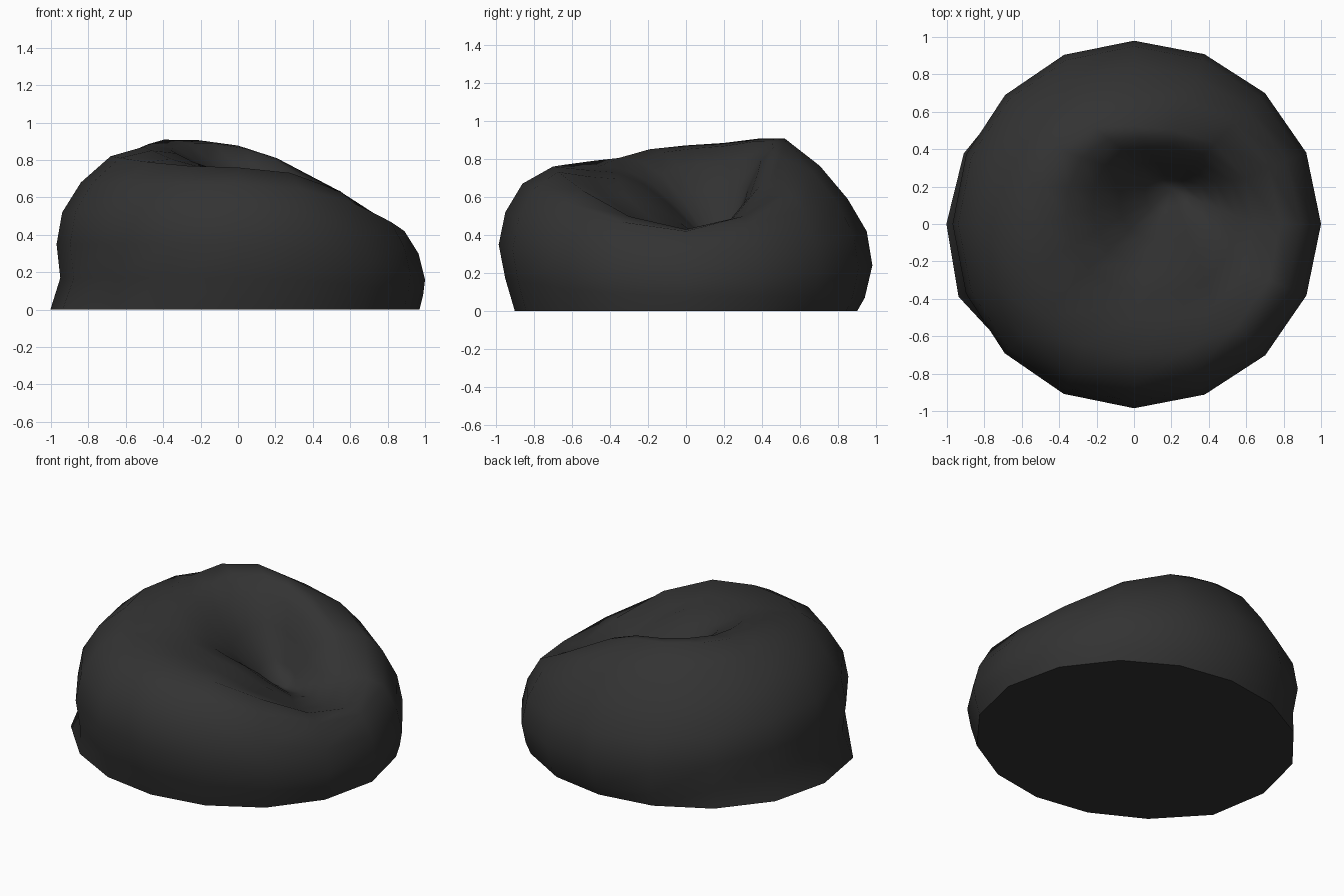
import bpy, bmesh, math
from mathutils import Vector

if "Cube" in bpy.data.objects:
    bpy.data.objects.remove(bpy.data.objects["Cube"])

SIDES = 16
# (radius, height) profiles of the sack, floor to seat rim, in four directions
RIGHT = [(.97, 0), (.99, .08), (1.0, .16), (.965, .30), (.89, .42), (.78, .43), (.64, .405)]
BACK = [(.90, 0), (.94, .07), (.98, .24), (.95, .42), (.85, .59), (.69, .76), (.50, .86)]
LEFT = [(1.0, 0), (.95, .17), (.97, .35), (.94, .52), (.84, .68), (.68, .82), (.50, .87)]
FRONT = [(.90, 0), (.95, .17), (.985, .35), (.95, .52), (.86, .67), (.70, .76), (.50, .74)]
DIP = Vector((.20, .19, .34))          # bottom of the sat-in hollow


def bump(a, centre, power):
    return max(0, math.cos(a - math.radians(centre))) ** power


def blend(level, a):
    """Blend the two nearest direction profiles at angle a."""
    c, s = math.cos(a), math.sin(a)
    side = RIGHT if c > 0 else LEFT
    end = BACK if s > 0 else FRONT
    r = side[level][0] * c * c + end[level][0] * s * s
    z = side[level][1] * c * c + end[level][1] * s * s
    # raised crest at the back left, full shoulders either side of the low lip
    crest = bump(a, 123, 6)
    shoulder = math.sin(2 * a) ** 2 if c > 0 else 0
    if level == 6:
        r += .07 * crest + .04 * shoulder
        z += .05 * crest + .03 * shoulder
    elif level == 5:
        r += .04 * crest + .03 * shoulder
        z += .01 * crest + .04 * shoulder
    elif level == 4:
        z += .025 * shoulder
    elif level == 0:
        r += .03 * bump(a, 202, 30)    # small flare at the floor
    return Vector((r * c, r * s, z))


bm = bmesh.new()
angles = [2 * math.pi * i / SIDES for i in range(SIDES)]
rings = [[blend(k, a) for a in angles] for k in range(7)]

# hollow: broad rounded top that steepens close to the dip
for t, drop in ((.2, .03), (.4, .18), (.6, .45), (.8, .79)):
    ring = []
    for p in rings[6]:
        q = p.lerp(DIP, t)
        q.z = p.z + (DIP.z - p.z) * drop
        ring.append(q)
    rings.append(ring)

loops = [[bm.verts.new(p) for p in ring] for ring in rings]
for lo, hi in zip(loops, loops[1:]):
    for i in range(SIDES):
        j = (i + 1) % SIDES
        bm.faces.new((lo[i], lo[j], hi[j], hi[i]))

# close hollow and flat base
tip = bm.verts.new(DIP)
for i in range(SIDES):
    bm.faces.new((loops[-1][i], loops[-1][(i + 1) % SIDES], tip))
bm.faces.new(list(reversed(loops[0])))
bmesh.ops.recalc_face_normals(bm, faces=bm.faces)

mesh = bpy.data.meshes.new("beanbag_seat")
bm.to_mesh(mesh)
bm.free()
seat = bpy.data.objects.new("beanbag_seat", mesh)
bpy.context.collection.objects.link(seat)

# dark fabric
fabric = bpy.data.materials.new("dark_fabric")
fabric.diffuse_color = (.033, .033, .033, 1)
fabric.use_nodes = True
fabric.node_tree.nodes["Principled BSDF"].inputs["Base Color"].default_value = fabric.diffuse_color
mesh.materials.append(fabric)

bpy.context.view_layer.objects.active = seat
seat.select_set(True)
bpy.ops.object.shade_smooth_by_angle(angle=math.radians(60))
